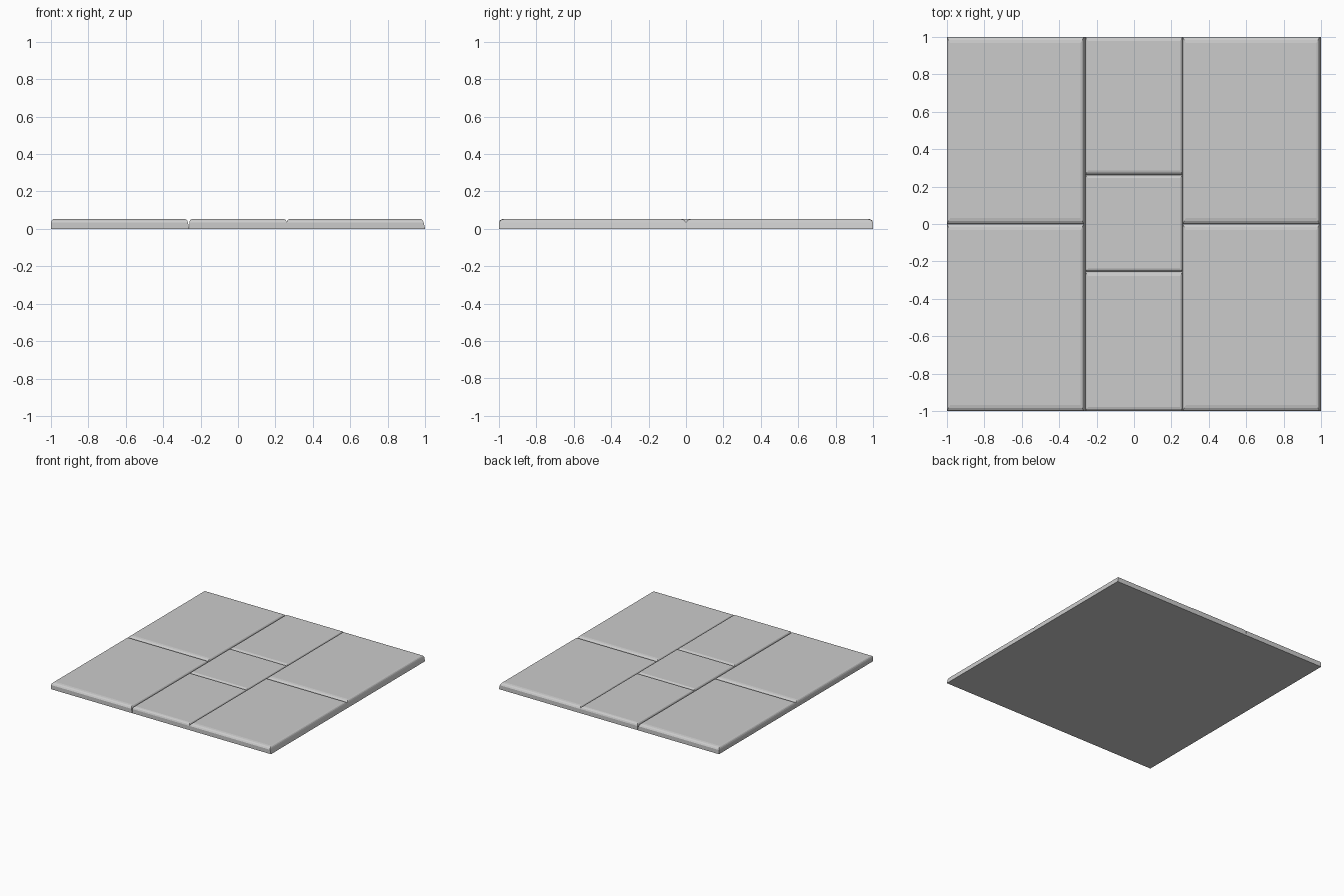
import bpy, bmesh

if "Cube" in bpy.data.objects:
    bpy.data.objects.remove(bpy.data.objects["Cube"])

H = 0.053


def slab(name, x0, x1, y0, y1, bx, by, lean=0.0):
    """Paving slab with rounded top edges; lean tilts the right-hand side inward."""
    # (height, share of the edge rounding, share of the lean)
    levels = [(0.0, 0, 0), (0.034, 0, 1), (0.044, 0.2, 1), (0.050, 0.5, 1), (H, 1, 1)]
    bm = bmesh.new()
    rings = []
    for z, k, s in levels:
        l, r = x0 + bx * k, x1 - bx * k - lean * s
        f, b = y0 + by * k, y1 - by * k
        rings.append([bm.verts.new((x, y, z)) for x, y in ((l, f), (r, f), (r, b), (l, b))])
    for lo, hi in zip(rings, rings[1:]):
        for i in range(4):
            j = (i + 1) % 4
            bm.faces.new((lo[i], lo[j], hi[j], hi[i]))
    bm.faces.new(rings[0][::-1])
    bm.faces.new(rings[-1])
    me = bpy.data.meshes.new(name)
    bm.to_mesh(me)
    bm.free()
    ob = bpy.data.objects.new(name, me)
    bpy.context.collection.objects.link(ob)


# Four large corner slabs
for side, x0, x1 in (("left", -1, -0.26), ("right", 0.26, 1)):
    for end, y0, y1 in (("front", -1, 0.0), ("back", 0.0, 1)):
        slab(f"{end}_{side}_slab", x0, x1, y0, y1, 0.017, 0.032, 0.008)

# Centre column: two oblong slabs and a small square one
slab("front_middle_slab", -0.26, 0.26, -1, -0.255, 0.014, 0.022)
slab("back_middle_slab", -0.26, 0.26, 0.263, 1, 0.014, 0.022)
slab("centre_slab", -0.26, 0.26, -0.255, 0.263, 0.014, 0.016)
